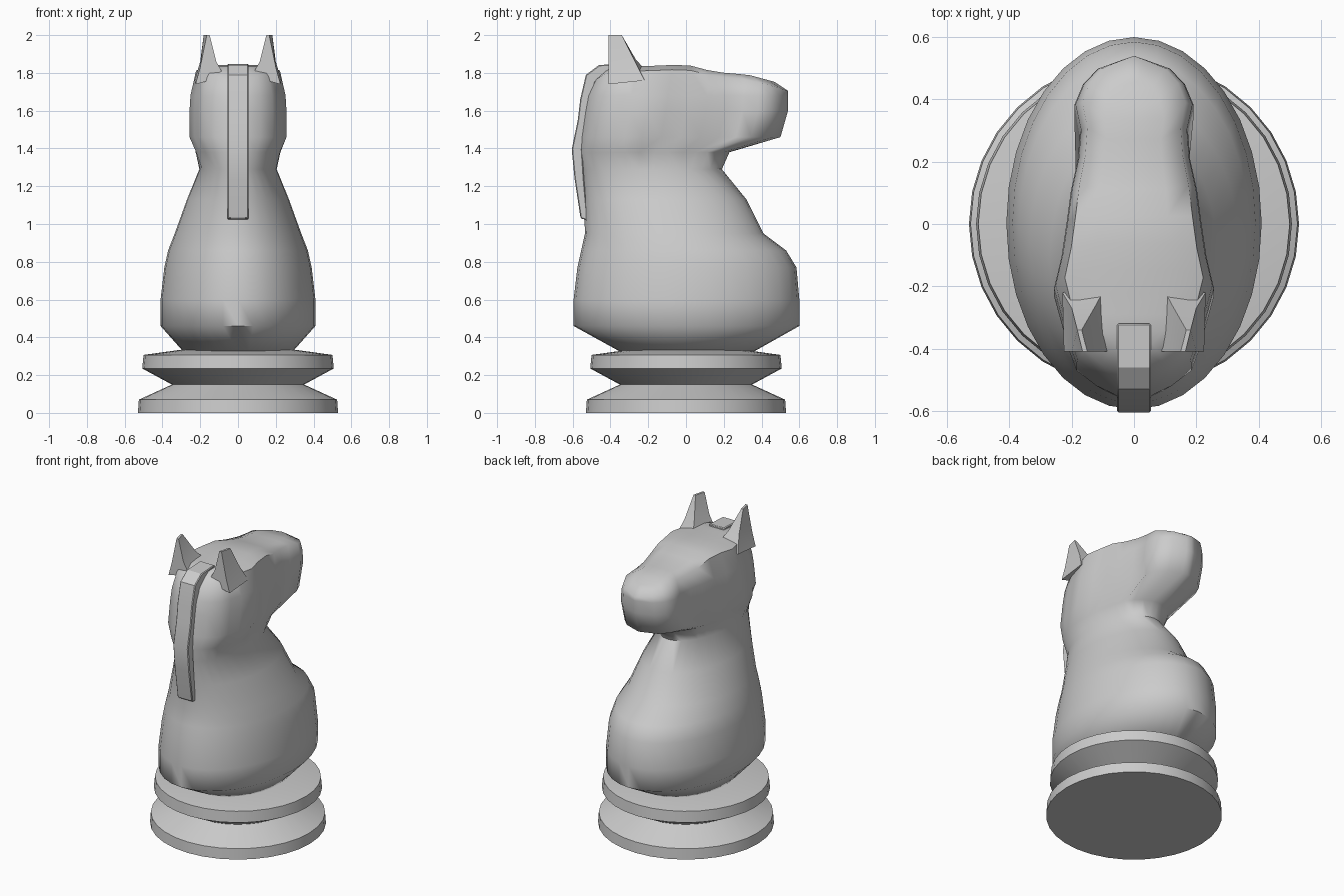
import bpy
from math import sin, cos, pi

if "Cube" in bpy.data.objects:
    bpy.data.objects.remove(bpy.data.objects["Cube"])


def make(name, verts, faces, angle):
    mesh = bpy.data.meshes.new(name)
    mesh.from_pydata(verts, [], faces)
    obj = bpy.data.objects.new(name, mesh)
    bpy.context.collection.objects.link(obj)
    bpy.ops.object.select_all(action='DESELECT')
    obj.select_set(True)
    bpy.context.view_layer.objects.active = obj
    bpy.ops.object.mode_set(mode='EDIT')
    bpy.ops.mesh.select_all(action='SELECT')
    bpy.ops.mesh.remove_doubles(threshold=0.0005)
    bpy.ops.mesh.normals_make_consistent(inside=False)
    bpy.ops.object.mode_set(mode='OBJECT')
    bpy.ops.object.shade_smooth_by_angle(angle=angle * pi / 180)
    return obj


def interp(points, v):
    for (a, p), (b, q) in zip(points, points[1:]):
        if v <= b:
            return p + (q - p) * max(0, (v - a) / (b - a))
    return points[-1][1]


def bridge(rings, n):
    return [(r * n + k, r * n + (k + 1) % n, (r + 1) * n + (k + 1) % n, (r + 1) * n + k)
            for r in range(rings - 1) for k in range(n)]


# Turned pedestal
profile = [(.53, 0), (.525, .07), (.35, .15), (.507, .235), (.50, .307), (.32, .332)]
N = 32
verts = [(r * cos(2 * pi * k / N), r * sin(2 * pi * k / N), z) for r, z in profile for k in range(N)]
faces = bridge(len(profile), N)
faces += [tuple(range(N)), tuple(range((len(profile) - 1) * N, len(profile) * N))]
make("pedestal", verts, faces, 40)

# Body, neck and head: one loft blending from ellipses to the horse head outline
head_width = [(-1, 0), (-.97, .34), (-.82, .74), (-.59, .87), (-.36, 1), (-.14, .86), (.13, .81),
              (.5, .64), (.714, .74), (.84, .62), (.93, .43), (1, 0)]
crown = [(-.56, 1.68), (-.52, 1.73), (-.47, 1.80), (-.38, 1.835), (-.23, 1.835), (0, 1.845),
         (.15, 1.805), (.33, 1.79), (.46, 1.755), (.54, 1.73)]
# height, half width, back y, front y, head blend, drop below crown
sections = [
    (.325, .29, -.35, .36, 0, 0), (.46, .41, -.595, .60, 0, 0), (.60, .41, -.595, .60, 0, 0),
    (.77, .39, -.575, .585, 0, 0), (.86, .37, -.555, .53, 0, 0), (.95, .335, -.535, .41, 0, 0),
    (1.13, .27, -.54, .32, 0, 0), (1.29, .205, -.55, .19, 0, 0), (1.38, .235, -.565, .23, .3, 0),
    (1.46, .26, -.56, .50, 1, 0), (1.60, .26, -.54, .54, 1, 0), (1.68, .255, -.525, .54, 1, .05),
    (9, .225, -.49, .54, 1, .025), (9, .13, -.42, .47, 1, 0)]
H = 16
M = 2 * H
verts = []
for z, w, y0, y1, t, drop in sections:
    for k in range(M):
        a = 2 * pi * k / M
        u, s = cos(a), sin(a)
        x = w * ((1 - t) * abs(s) + t * interp(head_width, u)) * (1 if k <= H else -1)
        y = (y0 + y1) / 2 + u * (y1 - y0) / 2
        verts.append((x, y, min(z, interp(crown, y) - drop) if t == 1 else z))
faces = bridge(len(sections), M)
for base in (0, (len(sections) - 1) * M):
    for k in range(H):
        quad = (k, k + 1, (M - k - 1) % M, (M - k) % M)
        faces.append(tuple(base + i for i in dict.fromkeys(quad)))
make("horse_body", verts, faces, 60)

# Pointed ears
for side, name in ((1, "ear_right"), (-1, "ear_left")):
    low = [(.07, -.41, 1.78), (.225, -.41, 1.74), (.23, -.22, 1.76), (.09, -.20, 1.80)]
    mid = [(.115, -.41, 1.86), (.20, -.41, 1.83), (.20, -.27, 1.86), (.125, -.265, 1.87)]
    tip = [(.15, -.41, 2.0), (.165, -.41, 2.0), (.182, -.34, 2.0), (.168, -.34, 2.0)]
    verts = [(side * x, y, z) for x, y, z in low + mid + tip]
    make(name, verts, bridge(3, 4) + [(0, 1, 2, 3), (8, 9, 10, 11)], 50)

# Mane strip down the back of the neck
outer = [(-.32, 1.848), (-.46, 1.842), (-.53, 1.79), (-.56, 1.66), (-.573, 1.55), (-.605, 1.395),
         (-.59, 1.24), (-.558, 1.03)]
inner = [(-.32, 1.79), (-.43, 1.79), (-.48, 1.75), (-.51, 1.64), (-.53, 1.53), (-.55, 1.395),
         (-.54, 1.24), (-.52, 1.02)]
verts = []
for (yo, zo), (yi, zi) in zip(outer, inner):
    verts += [(-.055, yo, zo), (.055, yo, zo), (.055, yi, zi), (-.055, yi, zi)]
e = 4 * (len(outer) - 1)
mane = make("mane", verts, bridge(len(outer), 4) + [(0, 1, 2, 3), (e, e + 1, e + 2, e + 3)], 20)
bevel = mane.modifiers.new("soft_edges", 'BEVEL')
bevel.width = .005
bevel.segments = 1
bevel.limit_method = 'ANGLE'
bevel.angle_limit = pi / 3
